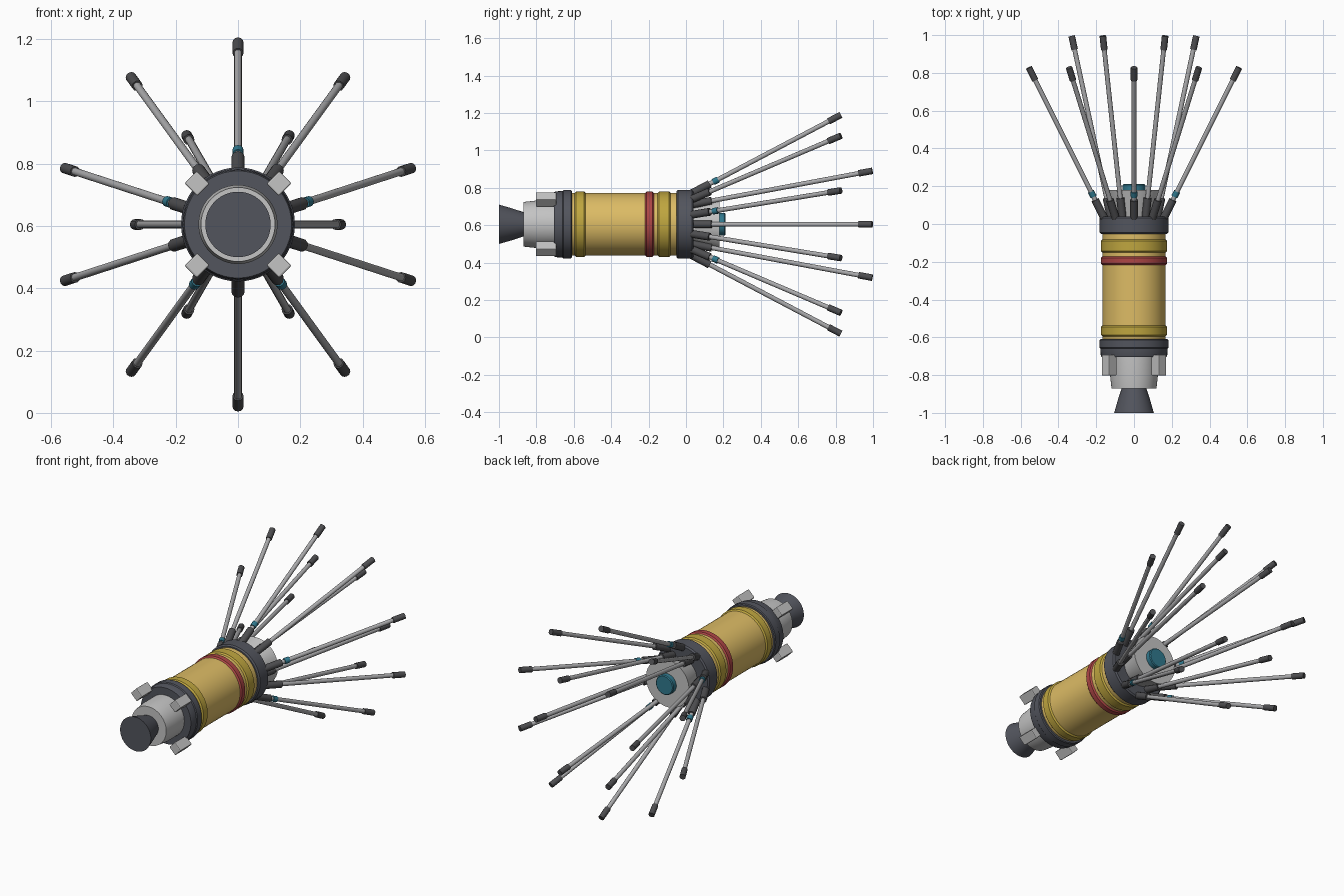
import bpy
import math
from mathutils import Vector, Matrix

cube = bpy.data.objects.get("Cube")
if cube:
    bpy.data.objects.remove(cube, do_unlink=True)

AXIS_Z = 0.605


def material(name, r, g, b):
    m = bpy.data.materials.new(name)
    m.use_nodes = True
    m.diffuse_color = (r, g, b, 1)
    m.node_tree.nodes["Principled BSDF"].inputs["Base Color"].default_value = (r, g, b, 1)
    return m


charcoal = material("charcoal", 0.085, 0.09, 0.11)
graphite = material("graphite", 0.075, 0.075, 0.08)
pale_grey = material("pale grey", 0.55, 0.55, 0.55)
rod_grey = material("rod grey", 0.40, 0.40, 0.41)
gold = material("gold", 0.72, 0.50, 0.13)
mustard = material("mustard", 0.52, 0.38, 0.05)
red = material("red", 0.42, 0.06, 0.06)
teal = material("teal", 0.03, 0.19, 0.27)


def finish(obj, name, mat):
    obj.name = name
    obj.data.materials.append(mat)
    return obj


def smooth(obj):
    bpy.ops.object.select_all(action='DESELECT')
    obj.select_set(True)
    bpy.context.view_layer.objects.active = obj
    bpy.ops.object.shade_smooth_by_angle(angle=math.radians(35))


def lathe(name, profile, mat, sides=48):
    """Closed solid turned about the long axis from (y, radius) pairs."""
    verts, faces = [], []
    for y, r in profile:
        for i in range(sides):
            a = 2 * math.pi * i / sides
            verts.append((r * math.cos(a), y, AXIS_Z + r * math.sin(a)))
    for k in range(len(profile) - 1):
        for i in range(sides):
            j = (i + 1) % sides
            a, b = k * sides, (k + 1) * sides
            faces.append((a + i, b + i, b + j, a + j))
    last = (len(profile) - 1) * sides
    faces.append(tuple(range(sides)))
    faces.append(tuple(last + i for i in reversed(range(sides))))
    mesh = bpy.data.meshes.new(name)
    mesh.from_pydata(verts, [], faces)
    obj = bpy.data.objects.new(name, mesh)
    bpy.context.collection.objects.link(obj)
    finish(obj, name, mat)
    smooth(obj)
    return obj


def band(name, y0, y1, r, mat, bevel=0.008):
    return lathe(name, [(y0, r - bevel), (y0 + bevel, r),
                        (y1 - bevel, r), (y1, r - bevel)], mat)


def tube(name, start, end, radius, mat, sides=12):
    d = end - start
    bpy.ops.mesh.primitive_cylinder_add(vertices=sides, radius=radius, depth=d.length,
                                        location=(start + end) / 2)
    obj = bpy.context.object
    obj.rotation_euler = d.to_track_quat('Z', 'Y').to_euler()
    finish(obj, name, mat)
    smooth(obj)


# Engine end
lathe("nozzle", [(-1.0, 0.105), (-0.93, 0.085), (-0.86, 0.062)], charcoal)
lathe("engine_housing", [(-0.87, 0.119), (-0.80, 0.127), (-0.69, 0.127)], pale_grey)
lathe("rear_collar", [(-0.705, 0.172), (-0.695, 0.176), (-0.66, 0.178),
                      (-0.655, 0.183), (-0.615, 0.183), (-0.61, 0.178)], charcoal)

# Main body and its bands
lathe("body", [(-0.62, 0.167), (-0.04, 0.167)], gold)
band("rear_band", -0.595, -0.537, 0.175, mustard)
band("red_band", -0.218, -0.172, 0.175, red)
band("front_band", -0.152, -0.082, 0.175, mustard)
band("end_collar", -0.052, 0.04, 0.183, charcoal)

# Sensor dish
lathe("dish", [(0.03, 0.10), (0.18, 0.147)], pale_grey)
lathe("dish_lens", [(0.17, 0.06), (0.207, 0.06), (0.212, 0.055)], teal)

# Thruster blocks on the diagonals
for i in range(4):
    a = math.radians(45 + 90 * i)
    bpy.ops.mesh.primitive_cube_add(size=1)
    block = finish(bpy.context.object, f"thruster_block_{i + 1}", pale_grey)
    block.data.transform(Matrix.Diagonal((0.058, 0.11, 0.056, 1)))
    block.location = (0.186 * math.cos(a), -0.748, AXIS_Z + 0.186 * math.sin(a))
    block.rotation_euler = (0, -a, 0)
    bevel = block.modifiers.new("soft_edges", 'BEVEL')
    bevel.width, bevel.segments = 0.005, 2


def antenna(name, angle, base, tip, clamp):
    """Rod with root sleeve and end cap; base and tip are (y, radius)."""
    c, s = math.cos(angle), math.sin(angle)
    p = Vector((base[1] * c, base[0], AXIS_Z + base[1] * s))
    q = Vector((tip[1] * c, tip[0], AXIS_Z + tip[1] * s))
    d = (q - p).normalized()
    tube(name + "_rod", p, q - d * 0.01, 0.0125, rod_grey)
    tube(name + "_sleeve", p, p + d * 0.11, 0.021, graphite)
    tube(name + "_cap", q - d * 0.075, q, 0.0175, graphite)
    if clamp:
        tube(name + "_clamp", p + d * 0.13, p + d * 0.16, 0.0175, teal)


# Outer ring of ten, every second one clamped, and inner ring of six
for i in range(10):
    antenna(f"outer_antenna_{i + 1}", math.radians(90 + 36 * i),
            (0.03, 0.165), (0.828, 0.585), i % 2 == 0)
for i in range(6):
    antenna(f"inner_antenna_{i + 1}", math.radians(60 * i),
            (0.03, 0.122), (0.996, 0.33), False)
